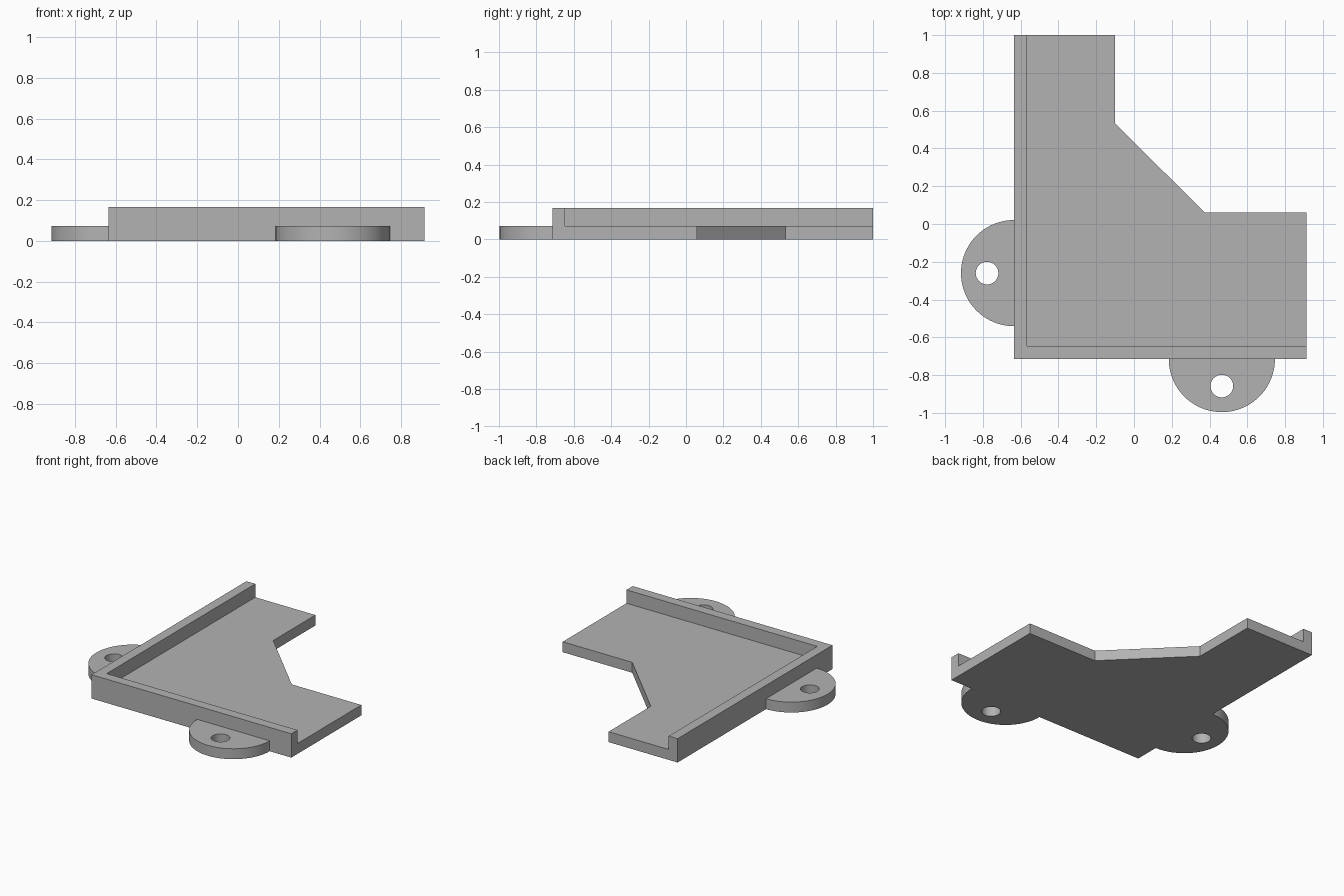
import bpy
import bmesh
from math import pi, sin, cos, radians

if "Cube" in bpy.data.objects:
    bpy.data.objects.remove(bpy.data.objects["Cube"], do_unlink=True)

grey = bpy.data.materials.new("plain grey")
grey.use_nodes = True
colour = (0.45, 0.45, 0.45, 1)
grey.diffuse_color = colour
grey.node_tree.nodes["Principled BSDF"].inputs["Base Color"].default_value = colour

# Main dimensions
LEFT, RIGHT, FRONT, BACK = -0.635, 0.914, -0.715, 1.0
WALL = 0.069
FLOOR_H, WALL_H = 0.073, 0.167
TAB_R, HOLE_R, HOLE_OUT = 0.281, 0.06, 0.143


def arc(cx, cy, r, start, end, steps):
    """Points along an arc, angles in radians."""
    return [(cx + r * cos(start + (end - start) * i / steps),
             cy + r * sin(start + (end - start) * i / steps))
            for i in range(steps + 1)]


def slab(name, height, *loops):
    """Extrude an outline, with further loops as holes, up from z = 0."""
    curve = bpy.data.curves.new(name, "CURVE")
    curve.dimensions = "2D"
    curve.fill_mode = "BOTH"
    curve.extrude = height / 2
    for loop in loops:
        spline = curve.splines.new("POLY")
        spline.points.add(len(loop) - 1)
        for point, (x, y) in zip(spline.points, loop):
            point.co = (x, y, 0, 1)
        spline.use_cyclic_u = True
    temp = bpy.data.objects.new(name + " outline", curve)
    bpy.context.collection.objects.link(temp)
    graph = bpy.context.evaluated_depsgraph_get()
    mesh = bpy.data.meshes.new_from_object(temp.evaluated_get(graph))
    bpy.data.objects.remove(temp, do_unlink=True)
    bpy.data.curves.remove(curve)

    # Weld caps to sides and lift onto the ground
    bm = bmesh.new()
    bm.from_mesh(mesh)
    bmesh.ops.remove_doubles(bm, verts=bm.verts, dist=0.0001)
    bmesh.ops.translate(bm, verts=bm.verts, vec=(0, 0, height / 2))
    bmesh.ops.dissolve_limit(bm, angle_limit=0.01, verts=bm.verts, edges=bm.edges)
    bmesh.ops.recalc_face_normals(bm, faces=bm.faces)
    bm.to_mesh(mesh)
    bm.free()

    mesh.name = name
    mesh.materials.clear()
    mesh.materials.append(grey)
    obj = bpy.data.objects.new(name, mesh)
    bpy.context.collection.objects.link(obj)
    bpy.ops.object.select_all(action="DESELECT")
    obj.select_set(True)
    bpy.context.view_layer.objects.active = obj
    bpy.ops.object.shade_smooth_by_angle(angle=radians(30))
    return obj


def tab(name, cx, cy, facing):
    """Half-round mounting tab with a screw hole, pointing along facing."""
    outline = arc(cx, cy, TAB_R, facing - pi / 2, facing + pi / 2, 40)
    hole = arc(cx + HOLE_OUT * cos(facing), cy + HOLE_OUT * sin(facing),
               HOLE_R, 0, 2 * pi, 32)[:-1]
    return slab(name, FLOOR_H, outline, hole)


# Floor plate with two arms and a diagonal inner corner
in_x, in_y = LEFT + WALL, FRONT + WALL
slab("floor_plate", FLOOR_H, [
    (in_x, in_y), (RIGHT, in_y), (RIGHT, 0.06), (0.375, 0.06),
    (-0.1, 0.533), (-0.1, BACK), (in_x, BACK)])

# L-shaped rim along the two outer sides
slab("corner_wall", WALL_H, [
    (LEFT, FRONT), (RIGHT, FRONT), (RIGHT, in_y),
    (in_x, in_y), (in_x, BACK), (LEFT, BACK)])

# Screw tabs
tab("right_tab", LEFT, -0.26, pi)
tab("front_tab", 0.465, FRONT, -pi / 2)
